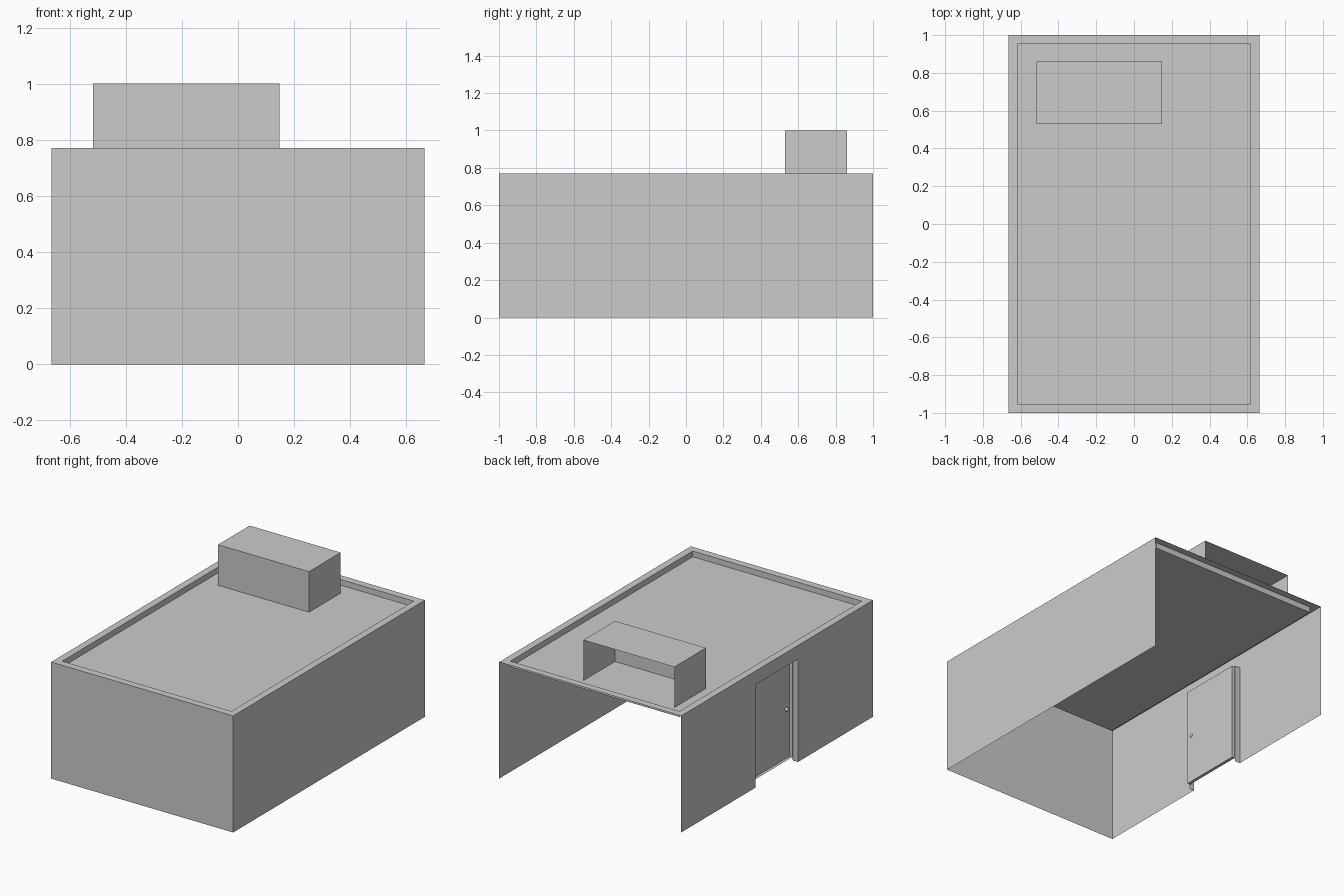
import bpy, bmesh
from mathutils import Matrix

if "Cube" in bpy.data.objects:
    bpy.data.objects.remove(bpy.data.objects["Cube"])

X, Y, H = 0.665, 1.0, 0.77          # outer shell
IX, IY, ROOF = 0.618, 0.952, 0.732  # inside of the parapet, roof height


def sheet(name, polys):
    """Make an object from a few flat polygons, each a list of points."""
    bm = bmesh.new()
    for pts in polys:
        bm.faces.new([bm.verts.new(p) for p in pts])
    bmesh.ops.remove_doubles(bm, verts=bm.verts, dist=1e-5)
    mesh = bpy.data.meshes.new(name)
    bm.to_mesh(mesh)
    bm.free()
    ob = bpy.data.objects.new(name, mesh)
    bpy.context.collection.objects.link(ob)
    return ob


def rect(x0, x1, y0, y1, z):
    return [(x0, y0, z), (x1, y0, z), (x1, y1, z), (x0, y1, z)]


def band(a, b, closed=True):
    """Quads joining two outlines of equal length."""
    n = len(a)
    return [[a[i], a[(i + 1) % n], b[(i + 1) % n], b[i]]
            for i in range(n if closed else n - 1)]


# door outlines on the left wall, as arches of (y, z)
def outline(x, y0, y1, z0, z1):
    return [(x, y0, z0), (x, y0, z1), (x, y1, z1), (x, y1, z0)]


D0, D1, D2 = -X, -X + 0.037, -X + 0.057
opening = outline(D0, -0.218, 0.222, 0, 0.68)
rebate = outline(D1, -0.218, 0.222, 0, 0.68)
stop = outline(D1, -0.212, 0.216, 0.025, 0.674)
leaf = outline(D2, -0.212, 0.216, 0.025, 0.674)

# outer walls: front and right plain, left with a doorway, back left open
sheet("front_wall", [[(-X, -Y, 0), (X, -Y, 0), (X, -Y, H), (-X, -Y, H)]])
sheet("right_wall", [[(X, -Y, 0), (X, Y, 0), (X, Y, H), (X, -Y, H)]])
left = [(-X, -Y, 0)] + opening + [(-X, Y, 0), (-X, Y, H), (-X, -Y, H)]
sheet("left_wall", [left[::-1]])

# flat roof sunk behind a parapet
rim = rect(-IX, IX, -IY, IY, H)
floor = rect(-IX, IX, -IY, IY, ROOF)
sheet("parapet", band(rect(-X, X, -Y, Y, H), rim) + band(rim, floor))
sheet("roof", [floor])

# rooftop box, open at the back and underneath
low = rect(-0.517, 0.148, 0.53, 0.86, ROOF)
top = rect(-0.517, 0.148, 0.53, 0.86, 1.0)
sheet("rooftop_box", [top] + [q for i, q in enumerate(band(low, top)) if i != 2])

# door recess and sunken door leaf
sheet("door_frame", band(opening, rebate, False) + band(rebate, stop, False))
sheet("door_leaf", band(stop, leaf) + [leaf[::-1]])

# round knob
knob = sheet("door_knob", [])
bm = bmesh.new()
bmesh.ops.create_uvsphere(bm, u_segments=16, v_segments=8, radius=0.013,
                          matrix=Matrix.Translation((D2 - 0.004, -0.175, 0.35)))
for f in bm.faces:
    f.smooth = True
bm.to_mesh(knob.data)
bm.free()
